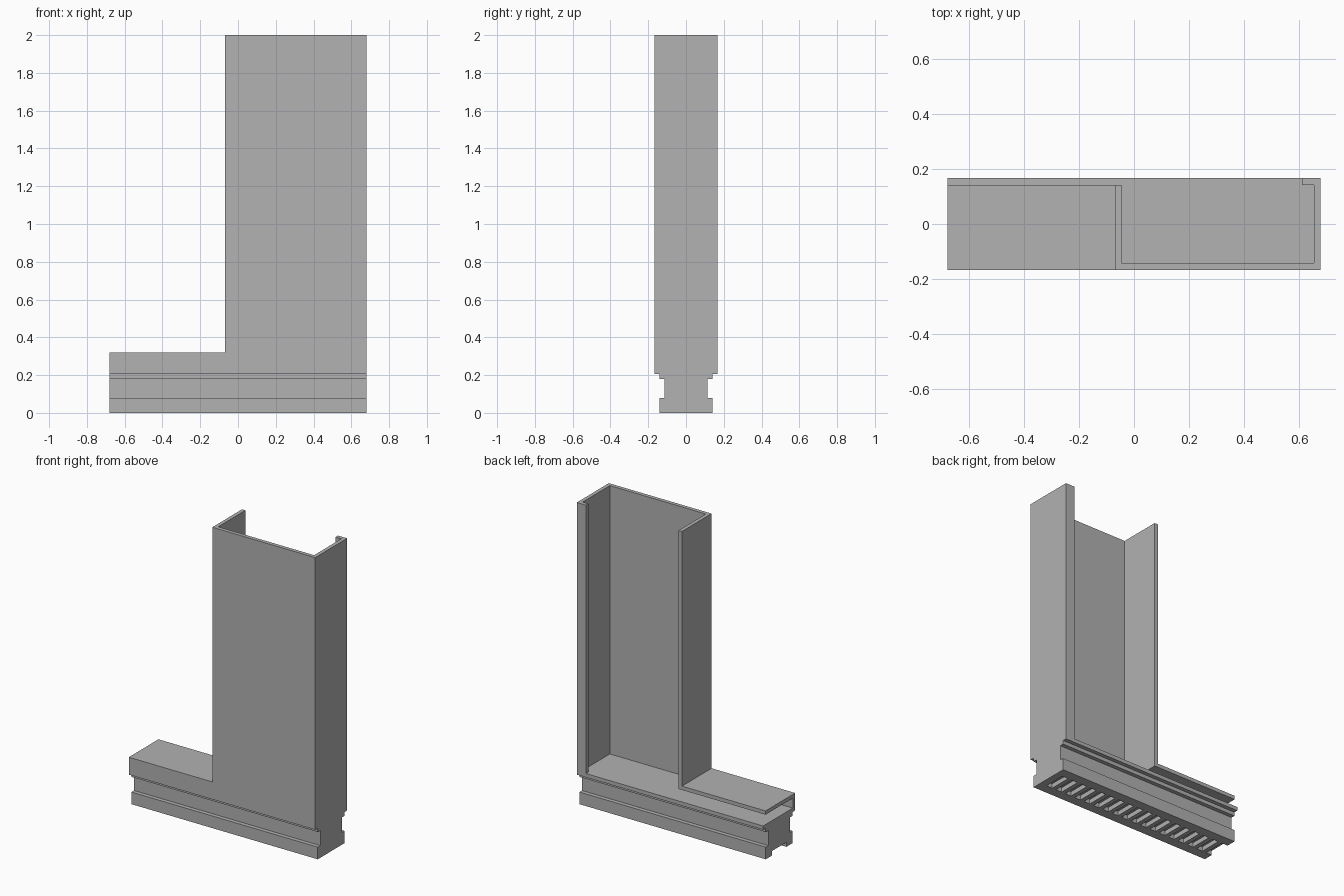
import bpy, bmesh
from mathutils import Vector

if "Cube" in bpy.data.objects:
    bpy.data.objects.remove(bpy.data.objects["Cube"])

grey = bpy.data.materials.new("plain grey")
grey.diffuse_color = (0.445, 0.445, 0.445, 1)
grey.use_nodes = True
grey.node_tree.nodes["Principled BSDF"].inputs["Base Color"].default_value = grey.diffuse_color


def finish(name, bm):
    bmesh.ops.recalc_face_normals(bm, faces=bm.faces)
    me = bpy.data.meshes.new(name)
    bm.to_mesh(me)
    bm.free()
    me.materials.append(grey)
    ob = bpy.data.objects.new(name, me)
    bpy.context.collection.objects.link(ob)
    return ob


def prism(name, points, offset):
    """Extrude a closed planar outline along an offset vector."""
    bm = bmesh.new()
    face = bm.faces.new([bm.verts.new(p) for p in points])
    ext = bmesh.ops.extrude_face_region(bm, geom=[face])
    verts = [v for v in ext["geom"] if isinstance(v, bmesh.types.BMVert)]
    bmesh.ops.translate(bm, verts=verts, vec=Vector(offset))
    return finish(name, bm)


def box(name, x0, x1, y0, y1, z0, z1):
    return prism(name, [(x0, y0, z0), (x1, y0, z0), (x1, y1, z0), (x0, y1, z0)],
                 (0, 0, z1 - z0))


X, Y, T = 0.68, 0.167, 0.025       # half length, half depth, sheet thickness
Z0, ZL, ZT = 0.205, 0.32, 2.0      # housing underside, lid top, tower top
XL = -0.07                         # left side of the tower

# Waisted rail under the housing
half = [(0.14, 0), (0.14, 0.08), (0.113, 0.08), (0.113, 0.18), (0.14, 0.18), (0.14, Z0)]
outline = half + [(-y, z) for y, z in reversed(half)]
rail = prism("base_rail", [(-X, y, z) for y, z in outline], (2 * X, 0, 0))

# Row of slots in the underside, the last one breaking through the left end
pitch, width, depth = 0.0745, 0.045, 0.03
bm = bmesh.new()
for i in range(18):
    x0 = -X + pitch * i - (0.02 if i == 0 else 0)
    x1 = -X + pitch * i + width
    r = bmesh.ops.create_cube(bm, size=1)["verts"]
    bmesh.ops.scale(bm, verts=r, vec=(x1 - x0, 0.15, depth * 2))
    bmesh.ops.translate(bm, verts=r, vec=((x0 + x1) / 2, 0, 0))
cutter = finish("slot_cutter", bm)
cutter.hide_render = True
mod = rail.modifiers.new("slots", 'BOOLEAN')
mod.operation, mod.solver, mod.object = 'DIFFERENCE', 'EXACT', cutter
bpy.context.view_layer.objects.active = rail
bpy.ops.object.modifier_apply(modifier=mod.name)
bpy.data.objects.remove(cutter)

# L-shaped front panel
prism("front_panel", [(x, -Y, z) for x, z in
      [(-X, Z0), (X, Z0), (X, ZT), (XL, ZT), (XL, ZL), (-X, ZL)]], (0, T, 0))

# Sheet walls behind the panel: floor, arm lid, tower sides and back lip
box("floor_plate", -X, X - T, -Y + T, Y, Z0, Z0 + T)
box("arm_lid", -X, XL + T, -Y + T, Y - T, ZL - T, ZL)
box("tower_left_wall", XL, XL + T, -Y + T, Y - T, ZL, ZT)
box("tower_right_wall", X - T, X, -Y + T, Y, Z0, ZT)
box("tower_back_lip", 0.613, X - T, Y - T, Y, Z0 + T, ZT)
